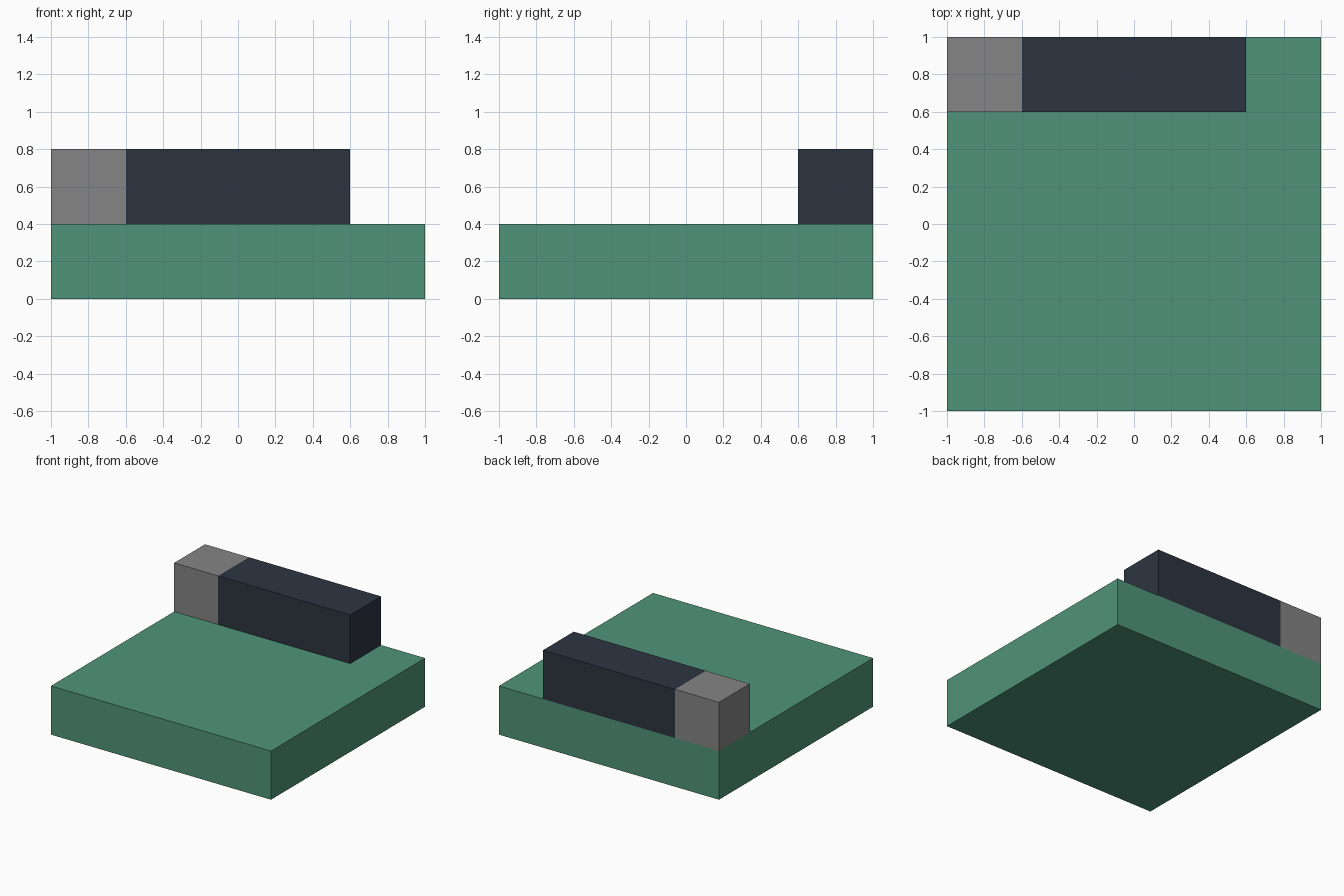
import bpy
import bmesh
from mathutils import Vector

cube = bpy.data.objects.get("Cube")
if cube:
    bpy.data.objects.remove(cube, do_unlink=True)


def srgb(*channels):
    """Convert 8-bit sRGB to a linear RGBA colour."""
    return tuple(((c / 255 + 0.055) / 1.055) ** 2.4 for c in channels) + (1.0,)


def material(name, colour):
    mat = bpy.data.materials.new(name)
    mat.use_nodes = True
    mat.diffuse_color = colour
    bsdf = next(n for n in mat.node_tree.nodes if n.type == "BSDF_PRINCIPLED")
    bsdf.inputs["Base Color"].default_value = colour
    return mat


def box(name, low, high, mat):
    """Flat-shaded box spanning two opposite corners."""
    low, high = Vector(low), Vector(high)
    mesh = bpy.data.meshes.new(name)
    bm = bmesh.new()
    bmesh.ops.create_cube(bm, size=1)
    bmesh.ops.scale(bm, vec=high - low, verts=bm.verts)
    bm.to_mesh(mesh)
    bm.free()
    mesh.materials.append(mat)
    obj = bpy.data.objects.new(name, mesh)
    obj.location = (low + high) / 2
    bpy.context.collection.objects.link(obj)
    return obj


green = material("green", srgb(80, 148, 122))
slate = material("dark slate", srgb(45, 53, 65))
grey = material("grey", srgb(133, 133, 133))

# Wide square slab
box("base_slab", (-1, -1, 0), (1, 1, 0.4), green)
# Long bar and end block along the back edge
box("back_bar", (-0.6, 0.6, 0.4), (0.6, 1, 0.8), slate)
box("end_block", (-1, 0.6, 0.4), (-0.6, 1, 0.8), grey)
